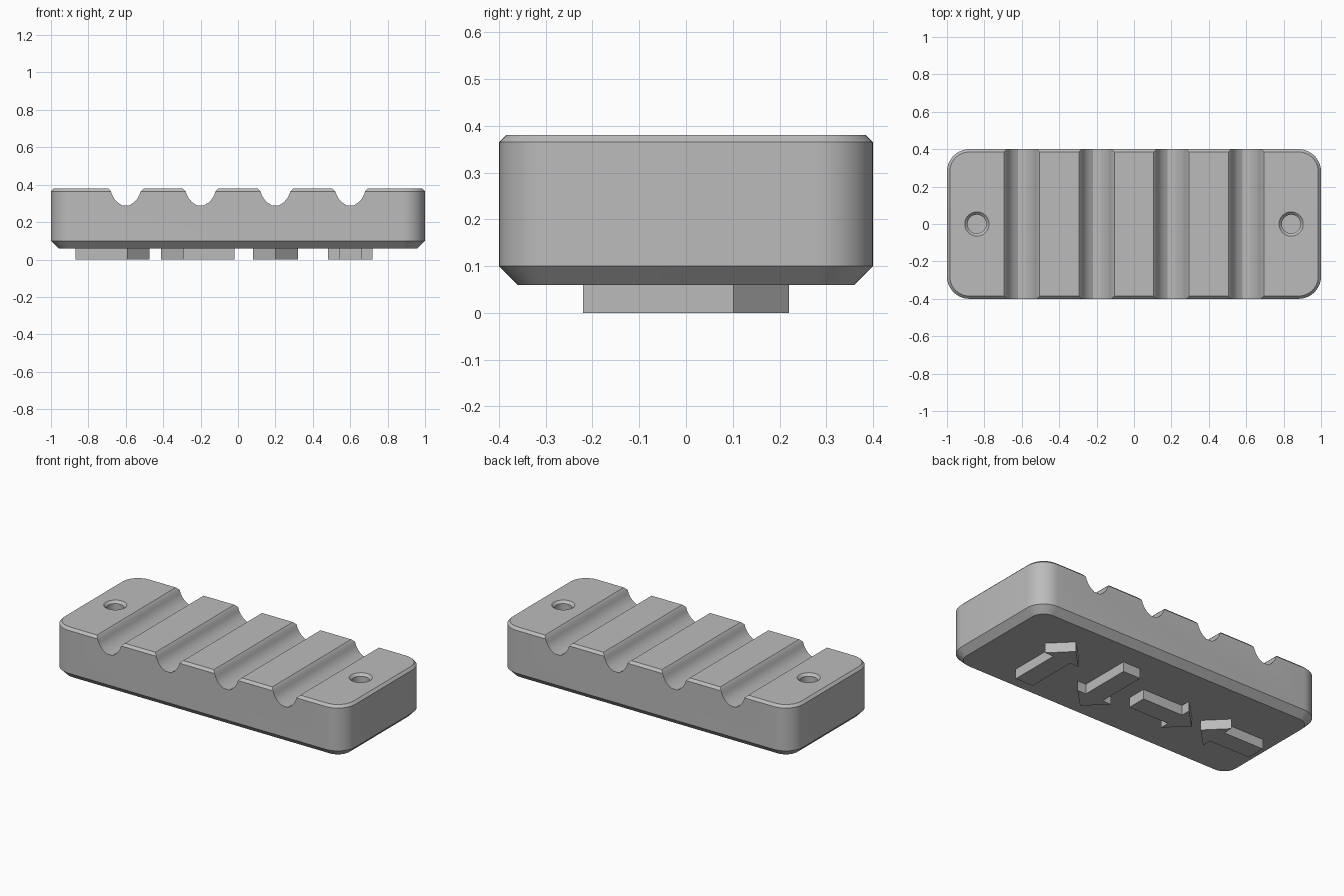
import bpy
import bmesh
from math import cos, sin, pi, radians

if "Cube" in bpy.data.objects:
    bpy.data.objects.remove(bpy.data.objects["Cube"], do_unlink=True)

grey = bpy.data.materials.new("plain grey")
grey.use_nodes = True
COLOUR = (0.5, 0.5, 0.5, 1)
grey.diffuse_color = COLOUR
grey.node_tree.nodes["Principled BSDF"].inputs["Base Color"].default_value = COLOUR


def loft(name, rings):
    """Join equal-length rings of points into a capped solid."""
    bm = bmesh.new()
    loops = [[bm.verts.new(p) for p in ring] for ring in rings]
    n = len(loops[0])
    for low, high in zip(loops, loops[1:]):
        for i in range(n):
            j = (i + 1) % n
            bm.faces.new((low[i], low[j], high[j], high[i]))
    bm.faces.new(loops[0][::-1])
    bm.faces.new(loops[-1])
    bmesh.ops.recalc_face_normals(bm, faces=bm.faces)
    mesh = bpy.data.meshes.new(name)
    bm.to_mesh(mesh)
    bm.free()
    obj = bpy.data.objects.new(name, mesh)
    bpy.context.collection.objects.link(obj)
    mesh.materials.append(grey)
    return obj


def circle(x, r, z, n=32):
    return [(x + r * cos(2 * pi * i / n), r * sin(2 * pi * i / n), z) for i in range(n)]


def rounded_rect(inset, z, radius=0.12, steps=10):
    points = []
    for quarter, (sx, sy) in enumerate(((1, 1), (-1, 1), (-1, -1), (1, -1))):
        for i in range(steps + 1):
            a = (quarter + i / steps) * pi / 2
            points.append((sx * (1 - radius) + (radius - inset) * cos(a),
                           sy * (0.4 - radius) + (radius - inset) * sin(a), z))
    return points


# Block with chamfered top and bottom rims
TOP = 0.38
body = loft("grooved_block", [rounded_rect(d, z) for d, z in
                              ((0.04, 0.06), (0, 0.1), (0, TOP - 0.015), (0.015, TOP))])

# Four round-bottomed grooves with bevelled lips
cutters = []
half = [(0.115, 0.4), (0.08, 0.365), (0.073, 0.345), (0.062, 0.325),
        (0.045, 0.306), (0.02, 0.29)]
profile = half + [(-x, z) for x, z in reversed(half)]
for cx in (-0.6, -0.2, 0.2, 0.6):
    cutters.append(loft("groove_cutter",
                        [[(cx + x, y, z) for x, z in profile] for y in (-0.5, 0.5)]))

# Blind holes with a countersunk rim
for cx in (-0.84, 0.84):
    cutters.append(loft("hole_cutter", [circle(cx, r, z) for r, z in
                                        ((0.05, 0.26), (0.05, 0.365), (0.085, 0.4))]))

bpy.context.view_layer.objects.active = body
for cutter in cutters:
    cutter.hide_render = True
    cut = body.modifiers.new("cut", "BOOLEAN")
    cut.operation = "DIFFERENCE"
    cut.solver = "EXACT"
    cut.object = cutter
    bpy.ops.object.modifier_apply(modifier=cut.name)
for cutter in cutters:
    bpy.data.objects.remove(cutter, do_unlink=True)

bpy.ops.object.select_all(action="DESELECT")
body.select_set(True)
bpy.ops.object.shade_smooth_by_angle(angle=radians(30))


# Raised arrows underneath: centre, direction and length
def arrow(name, cx, direction, length):
    dx, dy = direction
    tip = length / 2
    neck = tip - 0.12
    side = [(-tip, 0.06), (neck, 0.06), (neck, 0.12)]
    outline = side + [(tip, 0)] + [(u, -v) for u, v in reversed(side)]
    loft(name, [[(cx + u * dx - v * dy, u * dy + v * dx, z) for u, v in outline]
                for z in (0, 0.06)])


arrow("arrow_pointing_left", -0.672, (1, 0), 0.395)
arrow("arrow_pointing_right", -0.215, (-1, 0), 0.395)
arrow("arrow_pointing_front", 0.2, (0, -1), 0.44)
arrow("arrow_pointing_back", 0.6, (0, 1), 0.44)
